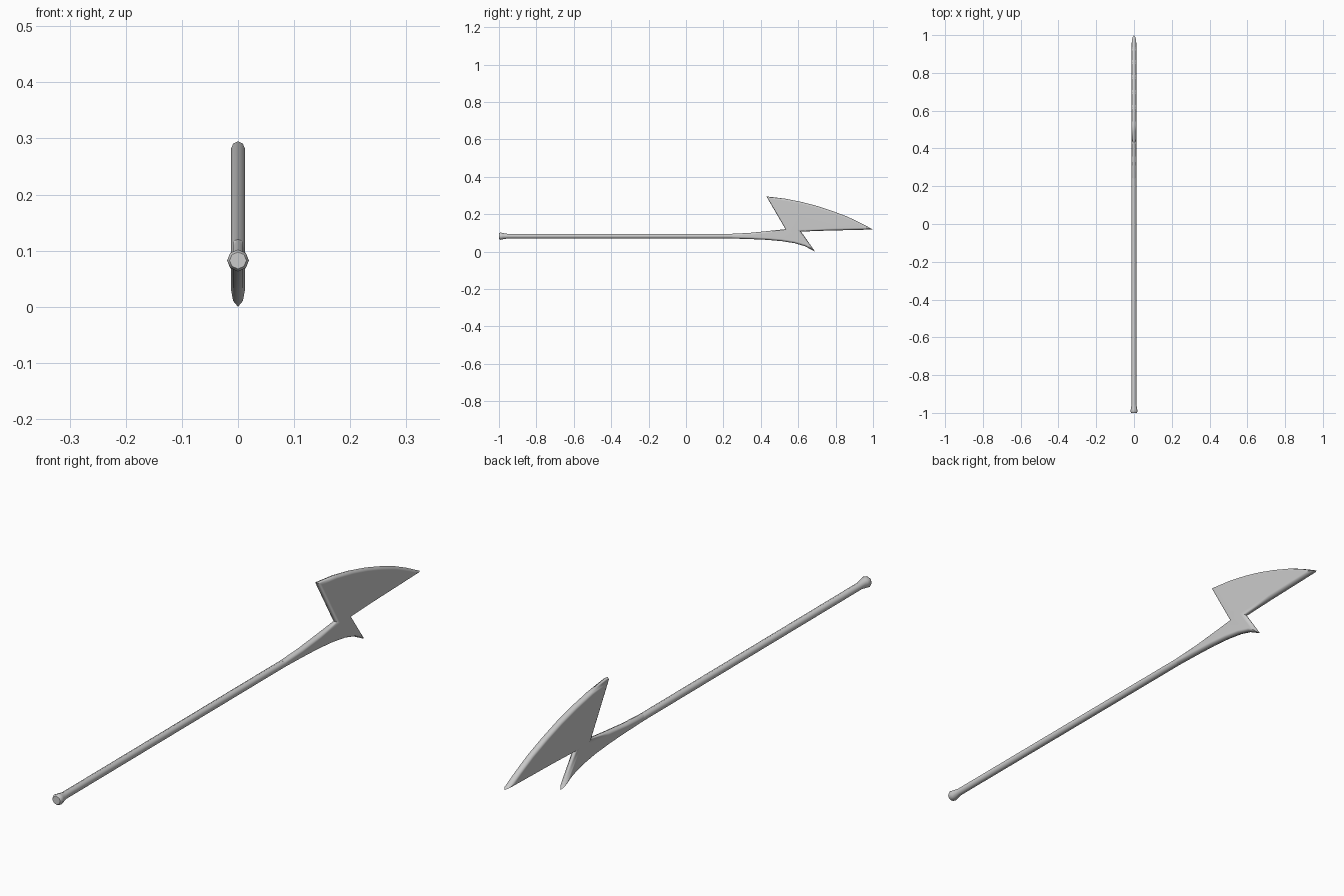
import bpy, bmesh, math
from mathutils import Vector

if "Cube" in bpy.data.objects:
    bpy.data.objects.remove(bpy.data.objects["Cube"])

AXIS_Z = 0.0825   # shaft height
R = 0.0125        # shaft radius / half thickness of the blade


def finish(name, bm, angle):
    bmesh.ops.recalc_face_normals(bm, faces=bm.faces[:])
    me = bpy.data.meshes.new(name)
    bm.to_mesh(me)
    bm.free()
    ob = bpy.data.objects.new(name, me)
    bpy.context.collection.objects.link(ob)
    bpy.ops.object.select_all(action='DESELECT')
    ob.select_set(True)
    bpy.context.view_layer.objects.active = ob
    bpy.ops.object.shade_smooth_by_angle(angle=math.radians(angle))
    return ob


def bridge(bm, a, b):
    n = len(a)
    for i in range(n):
        j = (i + 1) % n
        bm.faces.new((a[i], a[j], b[j], b[i]))


def inset(pts, d):
    """Offset a counter-clockwise outline inwards with mitred corners."""
    out = []
    for i, p in enumerate(pts):
        e1 = (p - pts[i - 1]).normalized()
        e2 = (pts[(i + 1) % len(pts)] - p).normalized()
        n1, n2 = Vector((-e1.y, e1.x)), Vector((-e2.y, e2.x))
        out.append(p + (n1 + n2) * d / (1 + n1.dot(n2)))
    return out


# shaft: eight-sided rod with a flared butt
bm = bmesh.new()
rings = []
for y, r in [(-1.0, 0.015), (-0.993, 0.0195), (-0.98, 0.017),
             (-0.955, R), (0.28, R)]:
    rings.append([bm.verts.new((r * math.cos(k * math.pi / 4), y,
                                AXIS_Z + r * math.sin(k * math.pi / 4)))
                  for k in range(8)])
for a, b in zip(rings, rings[1:]):
    bridge(bm, a, b)
bm.faces.new(rings[0])
bm.faces.new(rings[-1])
finish("shaft", bm, 50)

# axe head: outline (y, z) ridge with rounded bevels to flat cheeks
outline = [Vector(p) for p in [
    (0.24, 0.070), (0.34, 0.067), (0.43, 0.063), (0.51, 0.056),
    (0.58, 0.045), (0.635, 0.029), (0.69, 0.0),            # lower curve, spike
    (0.615, 0.107),                                         # front notch
    (0.75, 0.112), (0.88, 0.115), (1.0, 0.118),             # blade underside, tip
    (0.93, 0.155), (0.86, 0.188), (0.78, 0.218), (0.70, 0.244),
    (0.62, 0.265), (0.53, 0.283), (0.43, 0.295),            # blade edge, back tip
    (0.532, 0.120),                                         # back notch
    (0.44, 0.110), (0.34, 0.100), (0.24, 0.095)]]           # upper curve
bm = bmesh.new()
ridge = [bm.verts.new((0, p.x, p.y)) for p in outline]
for side in (-1, 1):
    prev = ridge
    for d, x in [(0.0037, 0.0088), (0.011, R)]:
        ring = [bm.verts.new((side * x, p.x, p.y)) for p in inset(outline, d)]
        bridge(bm, prev, ring)
        prev = ring
    bm.faces.new(prev)
head = finish("axe_head", bm, 50)
wn = head.modifiers.new("weighted_normals", 'WEIGHTED_NORMAL')
wn.keep_sharp = True
